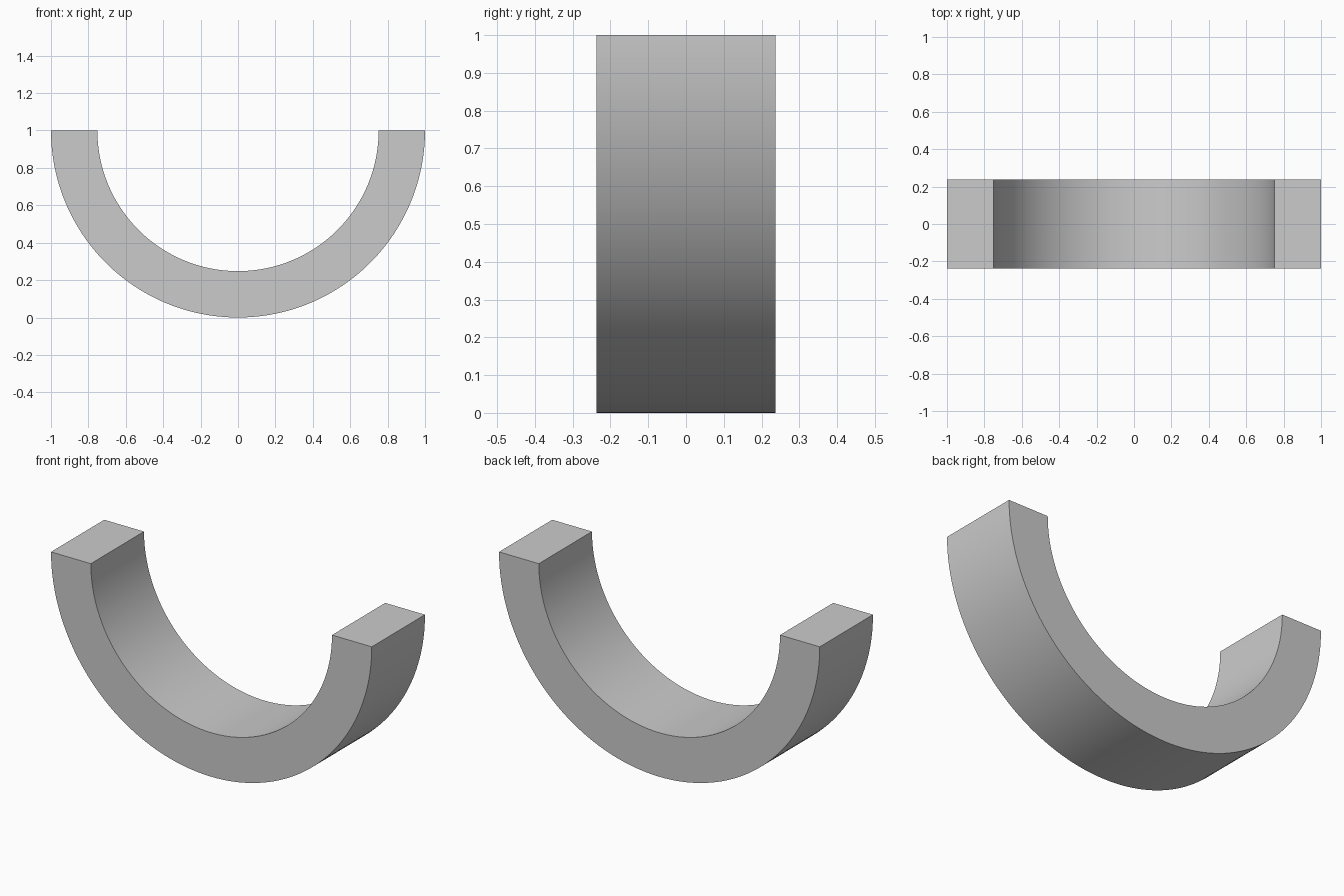
import bpy, bmesh, math

if "Cube" in bpy.data.objects:
    bpy.data.objects.remove(bpy.data.objects["Cube"])

R_OUT, R_IN, HALF_W, SEGS = 1.0, 0.752, 0.237, 96

# Half-ring channel: rectangular cross-section swept 180 degrees around the y axis
bm = bmesh.new()
rings = []
for i in range(SEGS + 1):
    a = math.pi + math.pi * i / SEGS
    c, s = math.cos(a), math.sin(a)
    rings.append([bm.verts.new((r * c, y, 1 + r * s))
                  for r, y in ((R_OUT, -HALF_W), (R_OUT, HALF_W),
                               (R_IN, HALF_W), (R_IN, -HALF_W))])
for a, b in zip(rings, rings[1:]):
    for k in range(4):
        n = (k + 1) % 4
        bm.faces.new((a[k], a[n], b[n], b[k]))

# Flat end caps
bm.faces.new(rings[0])
bm.faces.new(rings[-1])
bmesh.ops.recalc_face_normals(bm, faces=bm.faces)

mesh = bpy.data.meshes.new("half_ring")
bm.to_mesh(mesh)
bm.free()
obj = bpy.data.objects.new("half_ring", mesh)
bpy.context.collection.objects.link(obj)

# Smooth curved walls, sharp rims
bpy.context.view_layer.objects.active = obj
obj.select_set(True)
bpy.ops.object.shade_smooth_by_angle(angle=math.radians(30))
